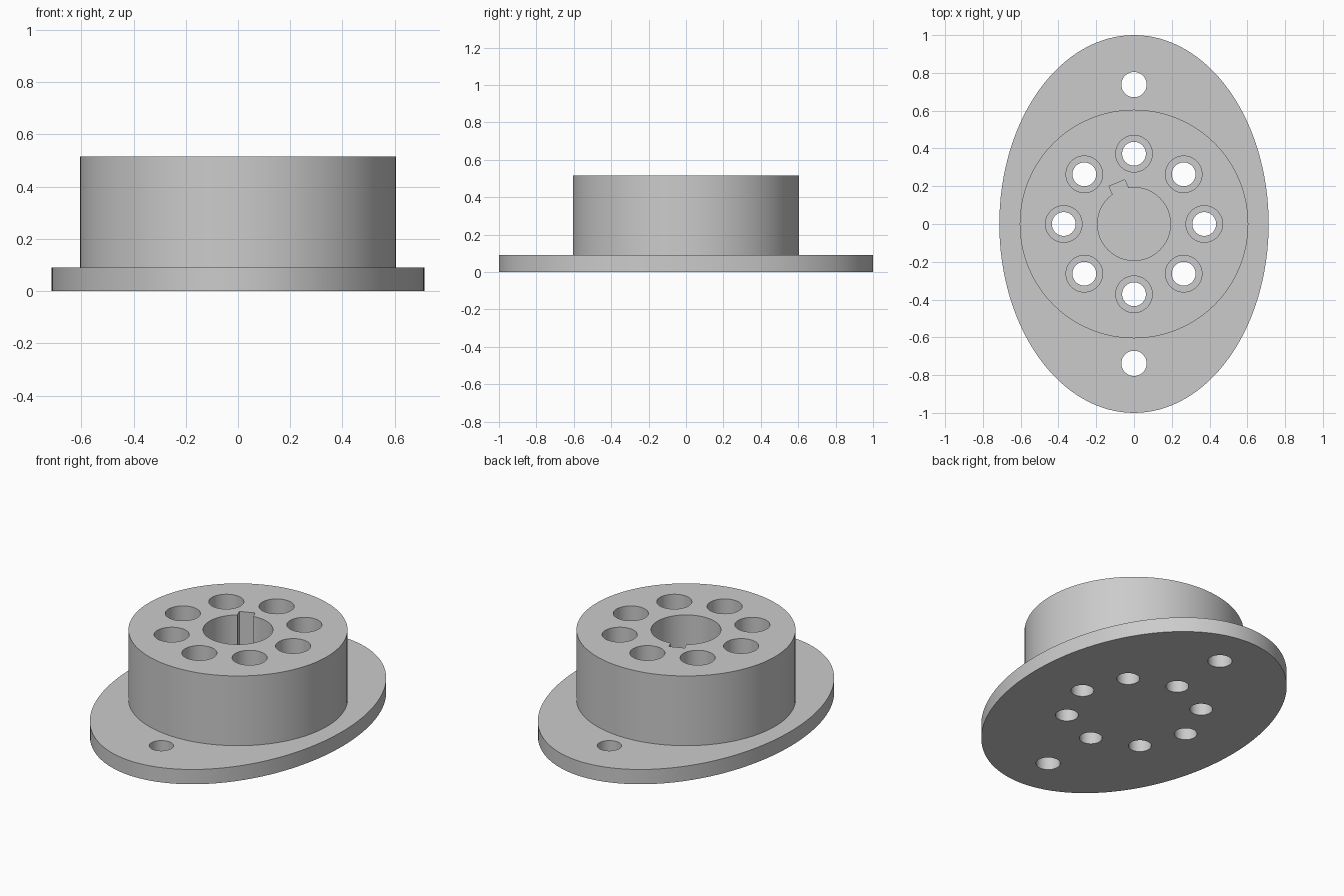
import bpy
import math

if "Cube" in bpy.data.objects:
    bpy.data.objects.remove(bpy.data.objects["Cube"], do_unlink=True)

BASE_TOP = 0.09
HUB_TOP = 0.515
BOLT_CIRCLE = 0.372
OVER = 0.1  # how far cutters reach past the surface

grey = bpy.data.materials.new("light grey metal")
grey.use_nodes = True
grey.diffuse_color = (0.6, 0.6, 0.6, 1)
grey.node_tree.nodes["Principled BSDF"].inputs["Base Color"].default_value = grey.diffuse_color


def cylinder(name, radius, bottom, top, x=0, y=0, sides=64):
    bpy.ops.mesh.primitive_cylinder_add(vertices=sides, radius=radius, depth=top - bottom,
                                        location=(x, y, (bottom + top) / 2))
    obj = bpy.context.object
    obj.name = name
    return obj


def combine(body, tool, operation):
    mod = body.modifiers.new(operation.lower(), 'BOOLEAN')
    mod.operation = operation
    mod.solver = 'EXACT'
    mod.object = tool
    bpy.context.view_layer.objects.active = body
    bpy.ops.object.modifier_apply(modifier=mod.name)
    bpy.data.objects.remove(tool, do_unlink=True)


# Oval mounting flange
body = cylinder("flanged_hub", 1, 0, BASE_TOP, sides=128)
body.scale.x = 0.713
bpy.ops.object.transform_apply(location=True, rotation=True, scale=True)
body.data.materials.append(grey)

# Round hub standing on the flange
combine(body, cylinder("hub", 0.605, BASE_TOP / 2, HUB_TOP, sides=128), 'UNION')

# Central blind bore
combine(body, cylinder("bore_cutter", 0.193, BASE_TOP, HUB_TOP + OVER), 'DIFFERENCE')

# Keyway in the bore wall
angle = math.radians(112.5)
reach = 0.235
bpy.ops.mesh.primitive_cube_add(
    size=1,
    location=(reach / 2 * math.cos(angle), reach / 2 * math.sin(angle), (BASE_TOP + HUB_TOP + OVER) / 2),
    rotation=(0, 0, angle))
key = bpy.context.object
key.name = "keyway_cutter"
key.scale = (reach, 0.09, HUB_TOP + OVER - BASE_TOP)
bpy.context.view_layer.update()
combine(body, key, 'DIFFERENCE')

# Ring of bolt holes, wide through the hub and narrow through the flange
for i in range(8):
    a = i * math.tau / 8
    x, y = BOLT_CIRCLE * math.cos(a), BOLT_CIRCLE * math.sin(a)
    combine(body, cylinder("counterbore_cutter", 0.097, BASE_TOP, HUB_TOP + OVER, x, y, 48), 'DIFFERENCE')
    combine(body, cylinder("bolt_hole_cutter", 0.063, -OVER, HUB_TOP, x, y, 48), 'DIFFERENCE')

# Mounting holes at the ends of the flange
for side in (-1, 1):
    combine(body, cylinder("mount_hole_cutter", 0.067, -OVER, BASE_TOP + OVER, 0, side * 0.738, 48), 'DIFFERENCE')

# Smooth walls with crisp rims
bpy.ops.object.select_all(action='DESELECT')
body.select_set(True)
bpy.context.view_layer.objects.active = body
bpy.ops.object.shade_smooth_by_angle(angle=math.radians(30))
